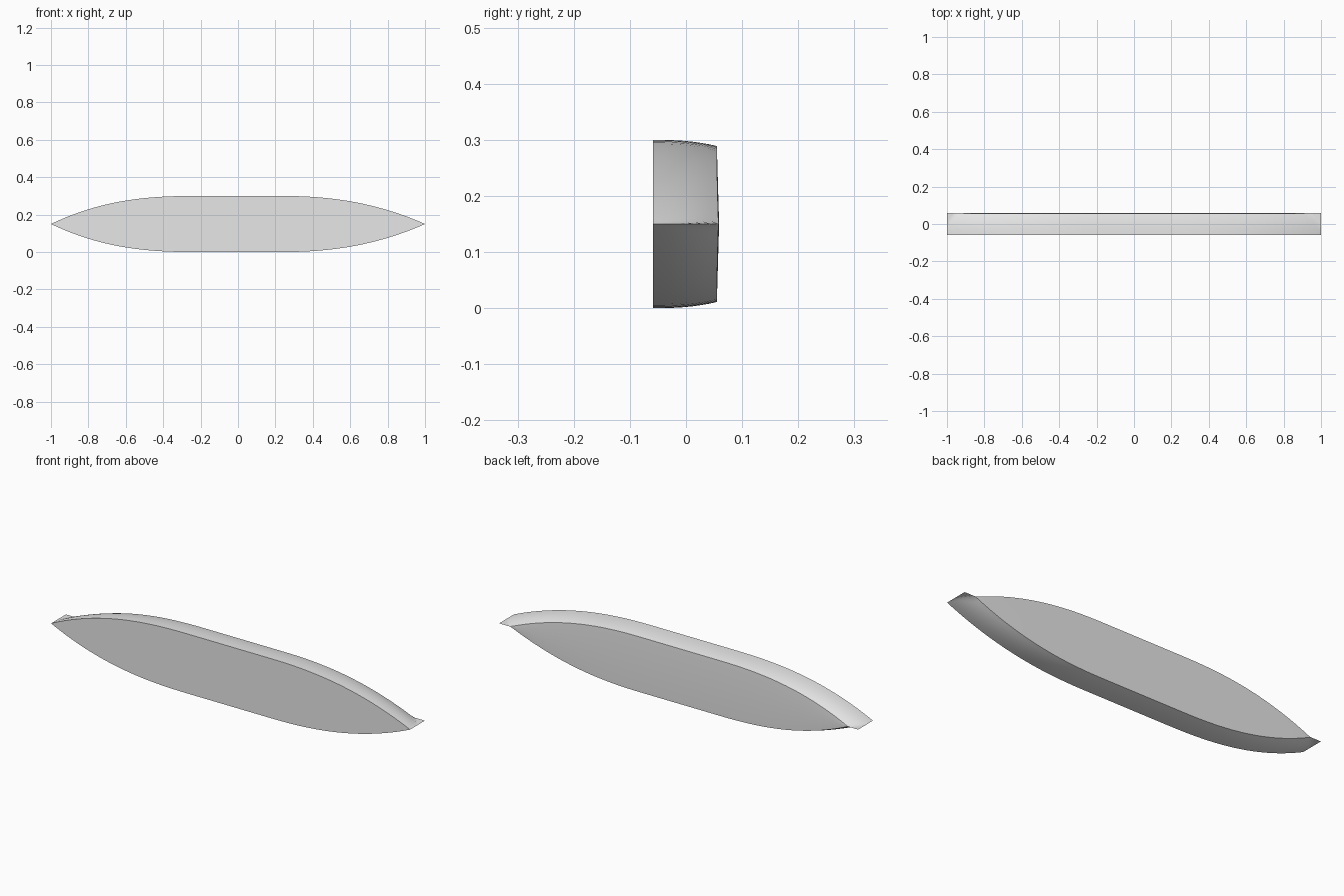
import bpy, bmesh, math

if "Cube" in bpy.data.objects:
    bpy.data.objects.remove(bpy.data.objects["Cube"])

FRONT, RIM, RIDGE = -0.059, 0.055, 0.059   # depth positions along y
MID_Z, HALF = 0.15, 0.15
SEG, ROWS = 64, 8


def taper(x):
    """0 in the parallel middle, 1 at either tip."""
    start = 0.22
    return max(0.0, (abs(x) - start) / (1 - start))


def half_height(x):
    power = 2.5 if x < 0 else 2.3
    return HALF * (1 - taper(x) ** power)


def section(x):
    """(y, half height) from the front edge over the curved wall to the rim."""
    h, s = half_height(x), taper(x)
    inset = 0.011 + 0.018 * s * s
    pts = []
    for j in range(ROWS + 1):
        t = j / ROWS
        y = FRONT + (RIM + (RIDGE - RIM) * s ** 4 - FRONT) * t
        pts.append((y, max(0.0, h - inset * t ** 2.5)))
    return pts


# Lens-shaped body: lofted sections with flat front and faintly ridged back
bm = bmesh.new()
loops = []
for i in range(SEG + 1):
    x = -math.cos(math.pi * i / SEG)       # denser sections at the tips
    pts = section(x)
    ring = [(y, MID_Z + h) for y, h in pts]
    ring.append((RIDGE, MID_Z))
    ring += [(y, MID_Z - h) for y, h in reversed(pts)]
    loops.append([bm.verts.new((x, y, z)) for y, z in ring])

n = len(loops[0])
for a, b in zip(loops, loops[1:]):
    for j in range(n):
        k = (j + 1) % n
        bm.faces.new((a[j], a[k], b[k], b[j]))

# Merge the collapsed tip sections into clean edges
bmesh.ops.remove_doubles(bm, verts=bm.verts, dist=0.0003)
bmesh.ops.dissolve_degenerate(bm, edges=bm.edges, dist=0.0001)
bmesh.ops.recalc_face_normals(bm, faces=bm.faces)

mesh = bpy.data.meshes.new("lens_body")
bm.to_mesh(mesh)
bm.free()
body = bpy.data.objects.new("lens_body", mesh)
bpy.context.collection.objects.link(body)

# Plain grey surface
grey = bpy.data.materials.new("light grey")
grey.diffuse_color = (0.8, 0.8, 0.8, 1)
grey.use_nodes = True
grey.node_tree.nodes["Principled BSDF"].inputs["Base Color"].default_value = grey.diffuse_color
mesh.materials.append(grey)

# Smooth wall with crisp front edge
bpy.context.view_layer.objects.active = body
body.select_set(True)
bpy.ops.object.shade_smooth_by_angle(angle=math.radians(40))
